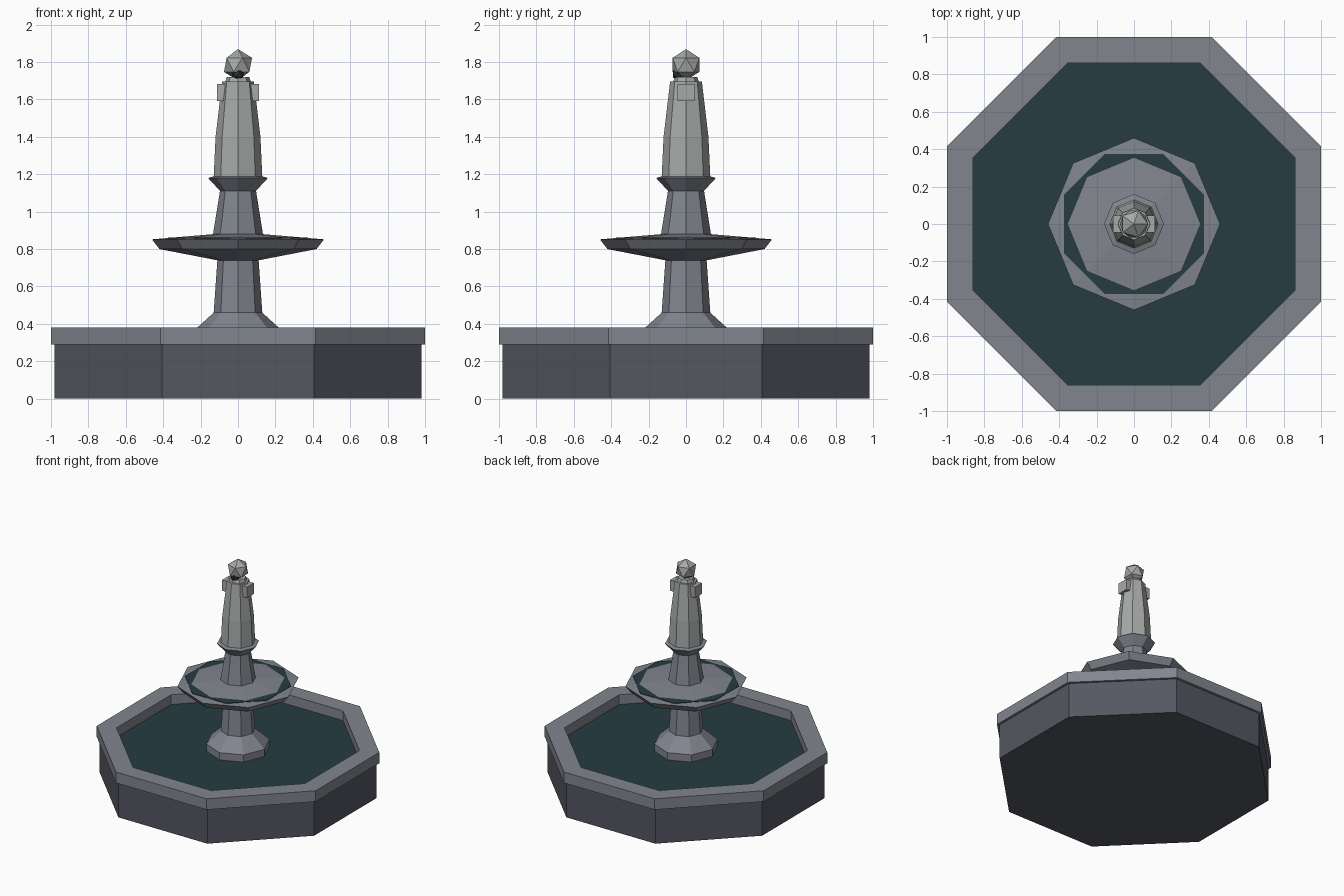
import bpy, bmesh, math

if "Cube" in bpy.data.objects:
    bpy.data.objects.remove(bpy.data.objects["Cube"])

def material(name, rgb):
    m = bpy.data.materials.new(name)
    m.diffuse_color = (*rgb, 1)
    m.use_nodes = True
    m.node_tree.nodes["Principled BSDF"].inputs["Base Color"].default_value = m.diffuse_color
    return m

DARK = material("dark_stone", (0.09, 0.095, 0.12))
STONE = material("stone", (0.22, 0.235, 0.27))
STATUE = material("statue_stone", (0.38, 0.40, 0.39))
WATER = material("water", (0.02, 0.045, 0.055))
SHADOW = material("spout_dark", (0.03, 0.03, 0.04))

def finish(name, bm, mat):
    bmesh.ops.recalc_face_normals(bm, faces=bm.faces)
    me = bpy.data.meshes.new(name)
    bm.to_mesh(me)
    bm.free()
    me.materials.append(mat)
    ob = bpy.data.objects.new(name, me)
    bpy.context.collection.objects.link(ob)
    return ob

def lathe(name, profile, mat, flat_front=False, ring=False):
    """Eight-sided turning of (radius, z) points; flat_front treats radius as apothem."""
    n = 8
    turn = math.pi / n if flat_front else 0
    scale = 1 / math.cos(math.pi / n) if flat_front else 1
    bm = bmesh.new()
    rows = [[bm.verts.new((r * scale * math.cos(turn + math.tau * i / n),
                           r * scale * math.sin(turn + math.tau * i / n), z))
             for i in range(n)] for r, z in profile]
    pairs = list(zip(rows, rows[1:]))
    if ring:
        pairs.append((rows[-1], rows[0]))
    for a, b in pairs:
        for i in range(n):
            j = (i + 1) % n
            bm.faces.new((a[i], a[j], b[j], b[i]))
    if not ring:
        bm.faces.new(rows[0])
        bm.faces.new(rows[-1])
    return finish(name, bm, mat)

def ball(name, radius, loc, mat):
    bm = bmesh.new()
    bmesh.ops.create_icosphere(bm, subdivisions=1, radius=radius)
    finish(name, bm, mat).location = loc

def box(name, size, loc, mat):
    bm = bmesh.new()
    bmesh.ops.create_cube(bm, size=1)
    bmesh.ops.scale(bm, vec=size, verts=bm.verts)
    finish(name, bm, mat).location = loc

# Lower basin, coping and pool
lathe("basin_wall", [(0.98, 0), (0.98, 0.29)], DARK, True)
lathe("basin_rim", [(1, 0.29), (1, 0.38), (0.86, 0.38), (0.86, 0.29)], STONE, True, ring=True)
lathe("pool_water", [(0.86, 0.285), (0.86, 0.30)], WATER, True)

# Pedestal and upper bowl
lathe("pedestal", [(0.24, 0.29), (0.24, 0.36), (0.13, 0.46), (0.11, 0.745)], STONE)
lathe("bowl", [(0.11, 0.74), (0.42, 0.80), (0.46, 0.852), (0.13, 0.88)], STONE)
lathe("bowl_water", [(0.375, 0.857), (0.375, 0.861)], WATER, True)
lathe("upper_column", [(0.135, 0.87), (0.095, 1.12)], STONE)
lathe("collar", [(0.095, 1.11), (0.16, 1.18), (0.125, 1.19)], STONE)

# Statue: robe, neck, shoulders, head and dark spout
lathe("robe", [(0.13, 1.185), (0.12, 1.40), (0.085, 1.695)], STATUE)
lathe("neck", [(0.07, 1.69), (0.06, 1.72)], STATUE)
for side, s in (("left", -1), ("right", 1)):
    box(side + "_shoulder", (0.065, 0.09, 0.09), (s * 0.08, 0, 1.637), STATUE)
ball("head", 0.084, (0, 0, 1.785), STATUE)
ball("spout", 0.036, (0, -0.04, 1.735), SHADOW)
